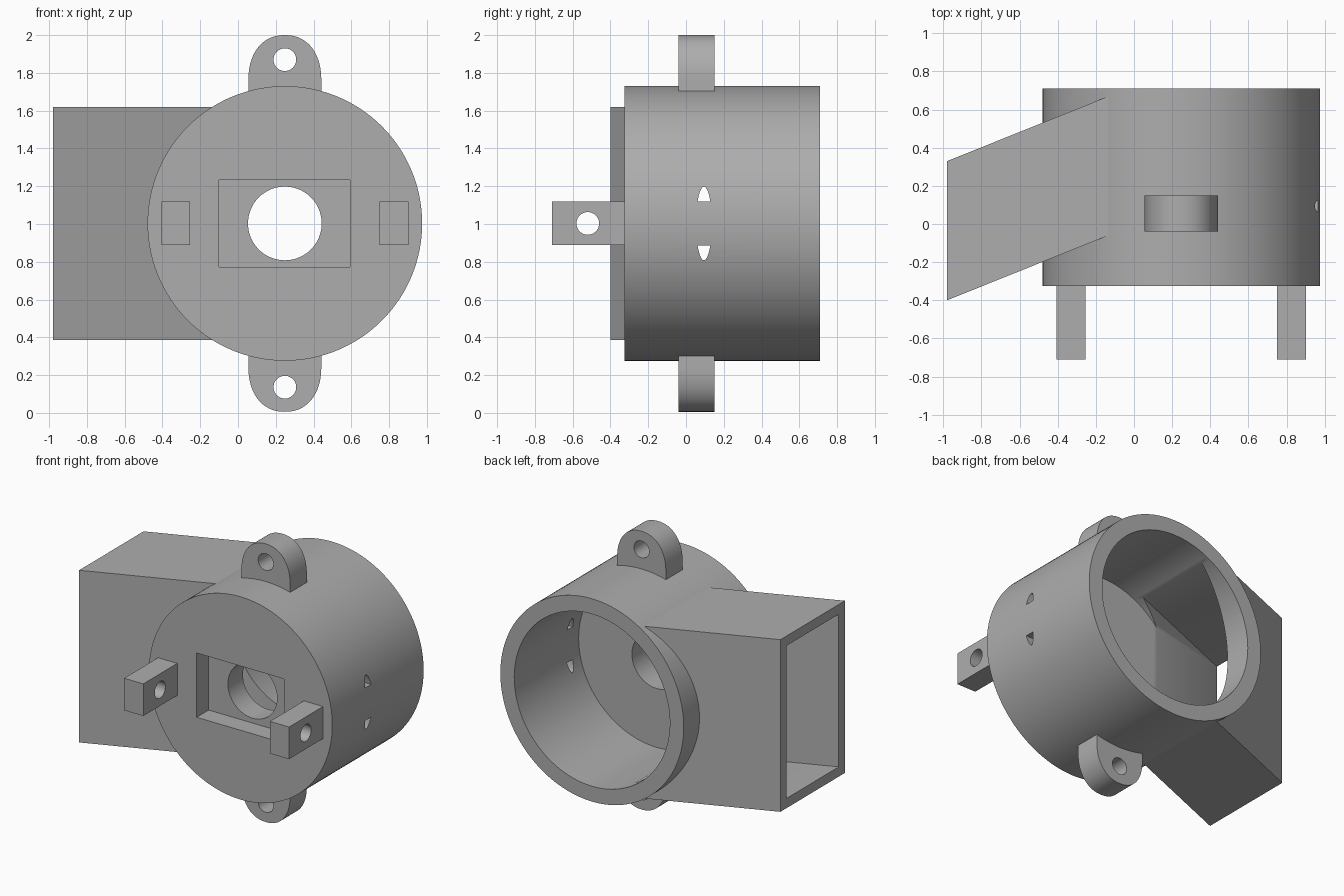
import bpy, bmesh, math
from mathutils import Vector

if "Cube" in bpy.data.objects:
    bpy.data.objects.remove(bpy.data.objects["Cube"], do_unlink=True)

grey = bpy.data.materials.new("matte grey")
grey.use_nodes = True
grey.diffuse_color = (0.42, 0.42, 0.42, 1)
grey.node_tree.nodes["Principled BSDF"].inputs["Base Color"].default_value = (0.42, 0.42, 0.42, 1)

CX, CZ = 0.248, 1.003          # main axis, running along y
FRONT, BACK, FLOOR = -0.325, 0.71, -0.02


def prism(name, profile, axis, lo, hi):
    """Extrude a 2D outline along an axis; the outline uses the other two axes in order."""
    bm = bmesh.new()
    place = {"x": lambda a, b: (lo, a, b), "y": lambda a, b: (a, lo, b), "z": lambda a, b: (a, b, lo)}[axis]
    face = bm.faces.new([bm.verts.new(place(a, b)) for a, b in profile])
    step = Vector([(hi - lo) if k == axis else 0 for k in "xyz"])
    new = bmesh.ops.extrude_face_region(bm, geom=[face])["geom"]
    bmesh.ops.translate(bm, verts=[v for v in new if isinstance(v, bmesh.types.BMVert)], vec=step)
    bmesh.ops.recalc_face_normals(bm, faces=bm.faces)
    mesh = bpy.data.meshes.new(name)
    bm.to_mesh(mesh)
    bm.free()
    mesh.materials.append(grey)
    obj = bpy.data.objects.new(name, mesh)
    bpy.context.collection.objects.link(obj)
    return obj


def circle(a, b, r, n=128):
    return [(a + r * math.cos(2 * math.pi * i / n), b + r * math.sin(2 * math.pi * i / n)) for i in range(n)]


def rect(a0, a1, b0, b1):
    return [(a0, b0), (a1, b0), (a1, b1), (a0, b1)]


def combine(obj, other, operation="DIFFERENCE"):
    """Apply a boolean and discard the helper."""
    bpy.context.view_layer.objects.active = obj
    mod = obj.modifiers.new("cut", "BOOLEAN")
    mod.operation, mod.solver, mod.object = operation, "EXACT", other
    bpy.ops.object.modifier_apply(modifier=mod.name)
    bpy.data.objects.remove(other, do_unlink=True)


def finish(obj):
    bpy.ops.object.select_all(action="DESELECT")
    obj.select_set(True)
    bpy.context.view_layer.objects.active = obj
    bpy.ops.object.shade_smooth_by_angle(angle=math.radians(30))


def duct_plan(x0, x1, inset):
    """Slanted plan outline of the side duct."""
    def y(x, start):
        return start + 0.402 * (x + 0.98)
    near, far = -0.4 + inset, 0.33 - inset
    return [(x0, y(x0, near)), (x1, y(x1, near)), (x1, y(x1, far)), (x0, y(x0, far))]


# Round housing joined with the slanted side duct
housing = prism("housing", circle(CX, CZ, 0.727), "y", FRONT, BACK)
combine(housing, prism("duct", duct_plan(-0.98, -0.12, 0), "z", CZ - 0.617, CZ + 0.617), "UNION")

# Open cavity, duct passage, front recess and centre hole
combine(housing, prism("cavity", circle(CX, CZ, 0.617), "y", FLOOR, BACK + 0.1))
combine(housing, prism("passage", duct_plan(-1.1, -0.02, 0.07), "z", CZ - 0.547, CZ + 0.547))
combine(housing, prism("recess", rect(-0.1, 0.593, 0.773, 1.233), "y", FRONT - 0.1, FRONT + 0.135))
combine(housing, prism("centre_hole", circle(CX, CZ, 0.195), "y", FRONT - 0.1, FLOOR + 0.1))

# Pair of small arched slots through the side wall
for side in (1, -1):
    t0 = math.asin(0.117 / 0.195)
    arc = [t0 + (math.pi - 2 * t0) * i / 16 for i in range(17)]
    outline = [(0.095 + 0.042 * math.cos(t), CZ + side * 0.195 * math.sin(t)) for t in arc]
    combine(housing, prism("slot", outline, "x", 0.7, 1.1))
finish(housing)

# Rounded mounting lugs above and below
for name, side in (("top_lug", 1), ("bottom_lug", -1)):
    outline = [(CX + 0.193, CZ + side * 0.65)]
    for i in range(49):
        c, s = math.cos(math.pi * i / 48), math.sin(math.pi * i / 48)
        outline.append((CX + math.copysign(0.193 * abs(c) ** 0.9, c),
                        CZ + side * (0.757 + 0.24 * abs(s) ** 0.9)))
    outline.append((CX - 0.193, CZ + side * 0.65))
    lug = prism(name, outline, "y", -0.04, 0.15)
    combine(lug, prism("lug_hole", circle(CX, CZ + side * 0.867, 0.06, 48), "y", -0.2, 0.3))
    finish(lug)

# Square front tabs with cross holes
for name, side in (("left_tab", 1), ("right_tab", -1)):
    x = CX + side * 0.578
    tab = prism(name, rect(-0.71, FRONT + 0.05, CZ - 0.115, CZ + 0.115), "x", x - 0.076, x + 0.076)
    combine(tab, prism("tab_hole", circle(-0.52, CZ, 0.06, 48), "x", x - 0.2, x + 0.2))
    finish(tab)
